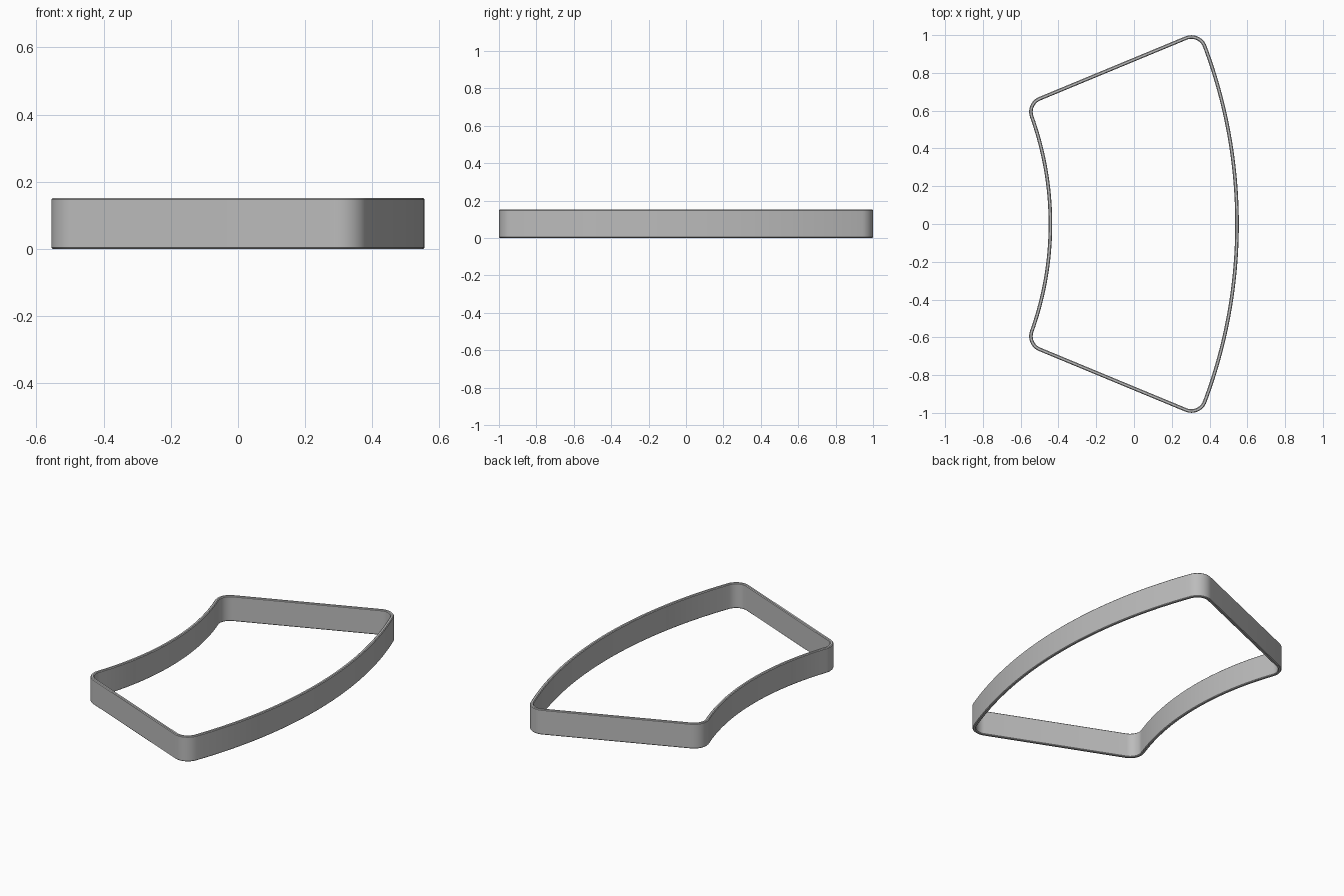
import bpy, bmesh, math

if "Cube" in bpy.data.objects:
    bpy.data.objects.remove(bpy.data.objects["Cube"])

CX = -2.126              # centre of the concentric arcs
R_OUT, R_IN = 2.681, 1.674
HALF = math.radians(22.5)
FILLET, WALL, HEIGHT, BEVEL = 0.085, 0.019, 0.152, 0.004


def arc(cx, cy, r, a0, a1, n):
    return [(cx + r * math.cos(a0 + (a1 - a0) * i / n),
             cy + r * math.sin(a0 + (a1 - a0) * i / n)) for i in range(n + 1)]


def outline(inset):
    """Rounded ring sector, counter-clockwise, offset inwards by inset."""
    r = FILLET - inset
    ro, ri = R_OUT - FILLET, R_IN + FILLET       # fillet centre radii
    ao = HALF - math.asin(FILLET / ro)
    ai = HALF - math.asin(FILLET / ri)
    ox, oy = CX + ro * math.cos(ao), ro * math.sin(ao)
    ix, iy = CX + ri * math.cos(ai), ri * math.sin(ai)
    q = math.pi / 2
    pts = arc(CX, 0, R_OUT - inset, -ao, ao, 48)[1:-1]
    pts += arc(ox, oy, r, ao, HALF + q, 12)
    pts += arc(ix, iy, r, HALF + q, ai + 2 * q, 12)
    pts += arc(CX, 0, R_IN + inset, ai, -ai, 40)[1:-1]
    pts += arc(ix, -iy, r, -ai - 2 * q, -HALF - q, 12)
    pts += arc(ox, -oy, r, -HALF - q, -ao, 12)
    return pts


# Wall cross-section: (inset, z) with softened edges
section = [(0, BEVEL), (0, HEIGHT - BEVEL), (BEVEL, HEIGHT),
           (WALL - BEVEL, HEIGHT), (WALL, HEIGHT - BEVEL),
           (WALL, BEVEL), (WALL - BEVEL, 0), (BEVEL, 0)]

# Frame wall: sweep the section around the outline
bm = bmesh.new()
loops = [[bm.verts.new((x, y, z)) for x, y in outline(d)] for d, z in section]
for k, a in enumerate(loops):
    b = loops[(k + 1) % len(loops)]
    for i in range(len(a)):
        j = (i + 1) % len(a)
        bm.faces.new((a[i], a[j], b[j], b[i]))
bmesh.ops.recalc_face_normals(bm, faces=bm.faces)
mesh = bpy.data.meshes.new("curved_frame")
bm.to_mesh(mesh)
bm.free()

grey = bpy.data.materials.new("grey")
grey.diffuse_color = (0.5, 0.5, 0.5, 1)
grey.use_nodes = True
grey.node_tree.nodes["Principled BSDF"].inputs["Base Color"].default_value = grey.diffuse_color
mesh.materials.append(grey)

frame = bpy.data.objects.new("curved_frame", mesh)
bpy.context.collection.objects.link(frame)
bpy.context.view_layer.objects.active = frame
frame.select_set(True)
bpy.ops.object.shade_smooth_by_angle(angle=math.radians(30))
